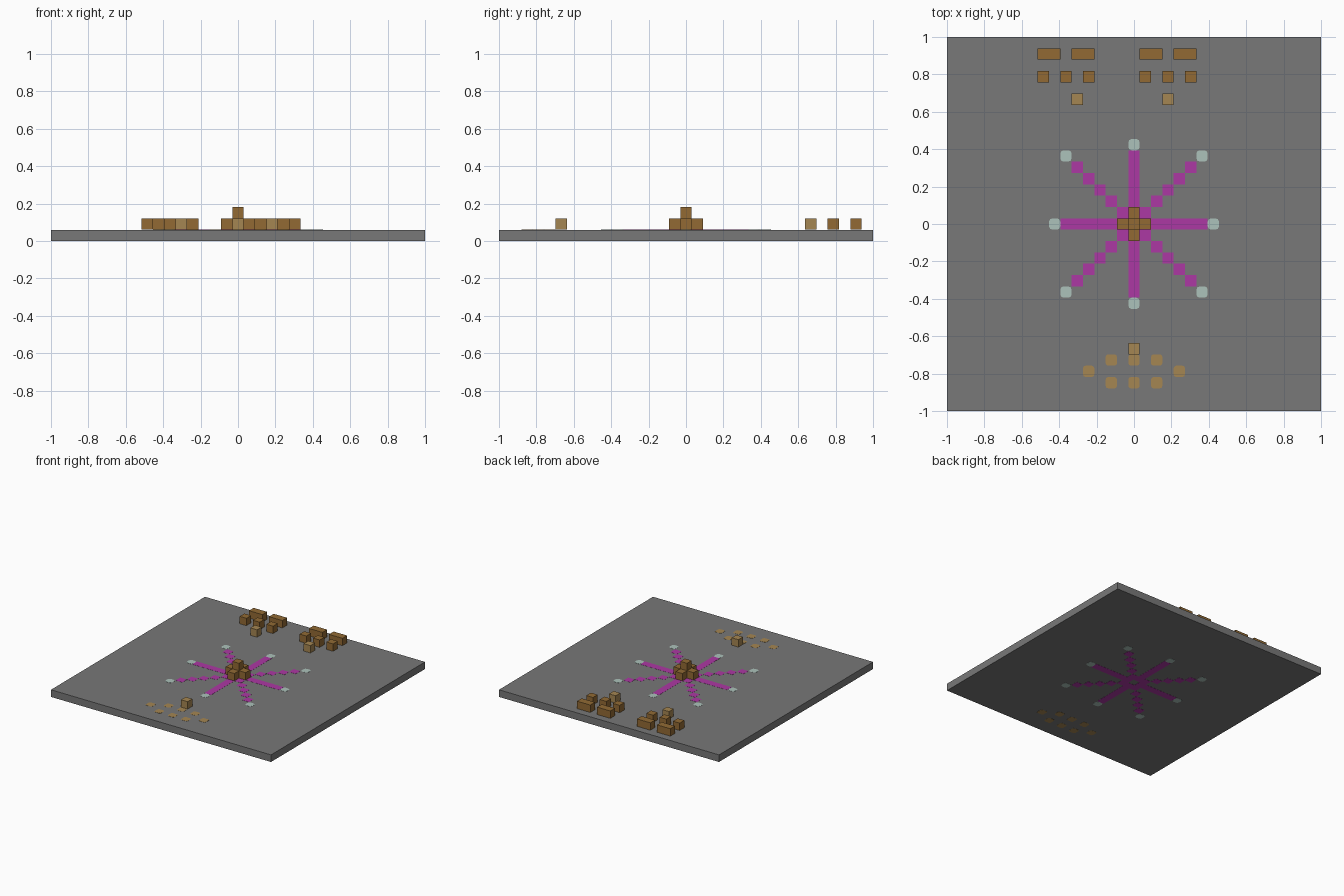
import bpy
import bmesh

cube = bpy.data.objects.get("Cube")
if cube:
    bpy.data.objects.remove(cube, do_unlink=True)

U = 2 / 33       # one block
LIP = 0.001      # how far the inlays stand out of the slab


def material(name, rgb):
    lin = [((c / 255 + 0.055) / 1.055) ** 2.4 for c in rgb] + [1]
    m = bpy.data.materials.new(name)
    m.use_nodes = True
    m.diffuse_color = lin
    bsdf = m.node_tree.nodes["Principled BSDF"]
    bsdf.inputs["Base Color"].default_value = lin
    bsdf.inputs["Roughness"].default_value = 0.9
    return m


STONE = material("stone grey", (120, 120, 120))
MAGENTA = material("magenta", (172, 56, 164))
PALE = material("pale lamp", (172, 194, 187))
BROWN = material("brown wood", (146, 106, 52))
TAN = material("tan wood", (165, 134, 82))


def box(name, mat, x, y, z0, z1, w=1, d=1, rounding=0.0):
    """Box centred on block coordinates x, y, with optional rounded upright edges."""
    bm = bmesh.new()
    bmesh.ops.create_cube(bm, size=1)
    for v in bm.verts:
        v.co.x *= w * U
        v.co.y *= d * U
        v.co.z = z0 if v.co.z < 0 else z1
    if rounding:
        upright = [e for e in bm.edges if abs(e.verts[0].co.z - e.verts[1].co.z) > U / 2]
        bmesh.ops.bevel(bm, geom=upright, offset=rounding * U, segments=2,
                        profile=0.5, affect='EDGES')
    me = bpy.data.meshes.new(name)
    bm.to_mesh(me)
    bm.free()
    me.materials.append(mat)
    ob = bpy.data.objects.new(name, me)
    ob.location = (x * U, y * U, 0)
    bpy.context.collection.objects.link(ob)
    return ob


def inlay(name, mat, x, y, w=1, d=1, rounding=0.0):
    return box(name, mat, x, y, 0, U, w, d, rounding)


def block(name, mat, x, y, level=1, w=1):
    return box(name, mat, x, y, level * U, (level + 1) * U, w)


# Floor slab
box("floor_slab", STONE, 0, 0, LIP, U - LIP, 33, 33)

# Star inlay: straight arms, stepped diagonal arms, lamps at the tips
for sx in (-1, 0, 1):
    for sy in (-1, 0, 1):
        if sx and sy:
            for i in range(1, 6):
                inlay("diagonal_arm_tile", MAGENTA, sx * i, sy * i)
            inlay("diagonal_lamp", PALE, sx * 6, sy * 6, rounding=0.3)
        elif sx or sy:
            inlay("straight_arm", MAGENTA, sx * 3.5, sy * 3.5,
                  6 if sx else 1, 6 if sy else 1)
            inlay("straight_lamp", PALE, sx * 7, sy * 7, rounding=0.3)

# Centre pile
for x, y in ((0, 0), (1, 0), (-1, 0), (0, 1), (0, -1)):
    block("centre_block", BROWN, x, y)
block("centre_top_block", BROWN, 0, 0, 2)

# Two matching groups of seats at the back
for cx in (-6, 3):
    for x in (-1.5, 1.5):
        block("back_double_block", BROWN, cx + x, 15, w=2)
    for x in (-2, 0, 2):
        block("back_single_block", BROWN, cx + x, 13)
# One lighter block stands before each group
for x in (-5, 3):
    block("back_light_block", TAN, x, 11)

# Front block and the floor tiles before it
block("front_block", TAN, 0, -11)
for x in (-2, 0, 2):
    for y in (-12, -14):
        inlay("front_floor_tile", TAN, x, y, rounding=0.22)
for x in (-4, 4):
    inlay("front_side_tile", TAN, x, -13, rounding=0.22)
